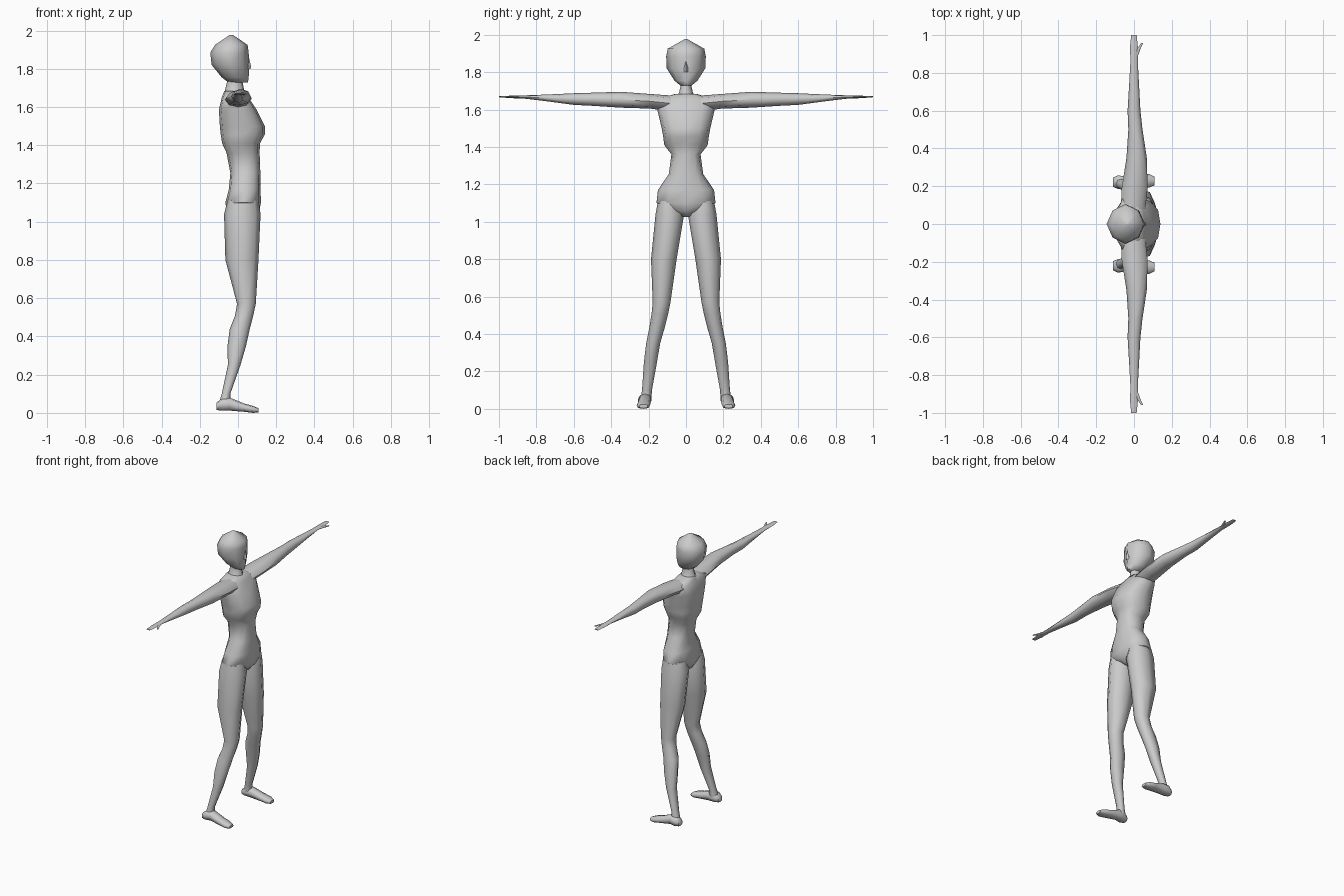
import bpy, bmesh
from math import cos, sin, pi, radians


def spow(v, p):
    return (1 if v >= 0 else -1) * abs(v) ** p if abs(v) > 1e-6 else 0.0


def loft(name, rings, axis='Z', sides=8, p=1.0, mirror=False):
    """Rings are (t, a0, a1, b0, b1): extents of the section at position t on the axis.
    p below 1 makes the section boxier, above 1 more diamond-shaped."""
    bm = bmesh.new()
    loops = []
    for t, a0, a1, b0, b1 in rings:
        loop = []
        for i in range(sides):
            ang = 2 * pi * i / sides
            a = (a0 + a1) / 2 + (a1 - a0) / 2 * spow(cos(ang), p)
            b = (b0 + b1) / 2 + (b1 - b0) / 2 * spow(sin(ang), p)
            co = {'Z': (a, b, t), 'Y': (a, t, b), 'X': (t, a, b)}[axis]
            loop.append(bm.verts.new(co))
        loops.append(loop)
    for lo, hi in zip(loops, loops[1:]):
        for i in range(sides):
            j = (i + 1) % sides
            bm.faces.new((lo[i], lo[j], hi[j], hi[i]))
    bm.faces.new(loops[0])
    bm.faces.new(loops[-1])
    bmesh.ops.recalc_face_normals(bm, faces=bm.faces)
    me = bpy.data.meshes.new(name)
    bm.to_mesh(me)
    bm.free()
    ob = bpy.data.objects.new(name, me)
    bpy.context.collection.objects.link(ob)
    if mirror:
        m = ob.modifiers.new("mirror", 'MIRROR')
        m.use_axis = (False, True, False)
        m.use_mirror_merge = False
    bpy.ops.object.select_all(action='DESELECT')
    bpy.context.view_layer.objects.active = ob
    ob.select_set(True)
    bpy.ops.object.shade_smooth_by_angle(angle=radians(60))
    return ob


def sym(rows):
    return [(t, a0, a1, -h, h) for t, a0, a1, h in rows]


# Torso from crotch to base of neck (z, back, front, half width)
loft("torso", sym([
    (1.025, -.04, .08, .015),
    (1.06, -.06, .112, .09),
    (1.10, -.066, .12, .158),
    (1.17, -.048, .118, .15),
    (1.255, -.04, .117, .092),
    (1.36, -.06, .113, .078),
    (1.41, -.083, .115, .116),
    (1.455, -.09, .14, .122),
    (1.50, -.095, .14, .13),
    (1.585, -.10, .098, .15),
    (1.65, -.085, .055, .165),
    (1.683, -.072, .035, .06)]), sides=12, p=.8)

# Neck
loft("neck", sym([
    (1.66, -.075, .04, .055),
    (1.69, -.068, .032, .037),
    (1.73, -.058, .024, .028),
    (1.78, -.055, .02, .028)]))

# Head and small nose
loft("head", sym([
    (1.728, -.05, .052, .03),
    (1.755, -.085, .056, .062),
    (1.82, -.138, .058, .103),
    (1.885, -.145, .056, .106),
    (1.925, -.12, .05, .098),
    (1.976, -.045, -.025, .008)]), p=1.1)
loft("nose", [
    (1.80, .04, .066, -.012, .012),
    (1.815, .04, .068, -.012, .012),
    (1.865, .04, .056, -.005, .005)], sides=4)

# Arms out to the fingertips (y, back, front, bottom, top)
loft("arm", [
    (.08, -.07, .06, 1.59, 1.675),
    (.19, -.065, .072, 1.605, 1.683),
    (.35, -.04, .068, 1.61, 1.695),
    (.50, -.03, .045, 1.62, 1.69),
    (.60, -.034, .034, 1.625, 1.687),
    (.75, -.025, .026, 1.645, 1.68),
    (.86, -.019, .02, 1.658, 1.676),
    (.94, -.021, .02, 1.661, 1.674),
    (1.0, -.015, .014, 1.666, 1.671)], axis='Y', mirror=True)
loft("thumb", [
    (.87, -.005, .014, 1.66, 1.673),
    (.92, .012, .032, 1.661, 1.672),
    (.957, .036, .047, 1.664, 1.67)], axis='Y', sides=6, mirror=True)

# Legs from hip to ankle (z, back, front, inner, outer)
loft("leg", [
    (1.11, -.055, .108, .03, .15),
    (1.04, -.073, .118, .01, .163),
    (.80, -.066, .107, .05, .187),
    (.57, -.005, .093, .083, .178),
    (.51, -.015, .08, .095, .184),
    (.44, -.043, .062, .112, .195),
    (.35, -.055, .042, .138, .213),
    (.25, -.053, .013, .155, .225),
    (.10, -.085, -.04, .182, .235),
    (.05, -.10, -.04, .185, .242)], p=.9, mirror=True)

# Feet from heel to toe (x, inner, outer, sole, top)
loft("foot", [
    (-.112, .198, .245, .015, .055),
    (-.085, .185, .258, .012, .075),
    (-.045, .185, .25, .012, .08),
    (.03, .19, .26, .006, .05),
    (.08, .193, .264, 0, .036),
    (.108, .205, .25, .003, .024)], axis='X', p=.75, mirror=True)
